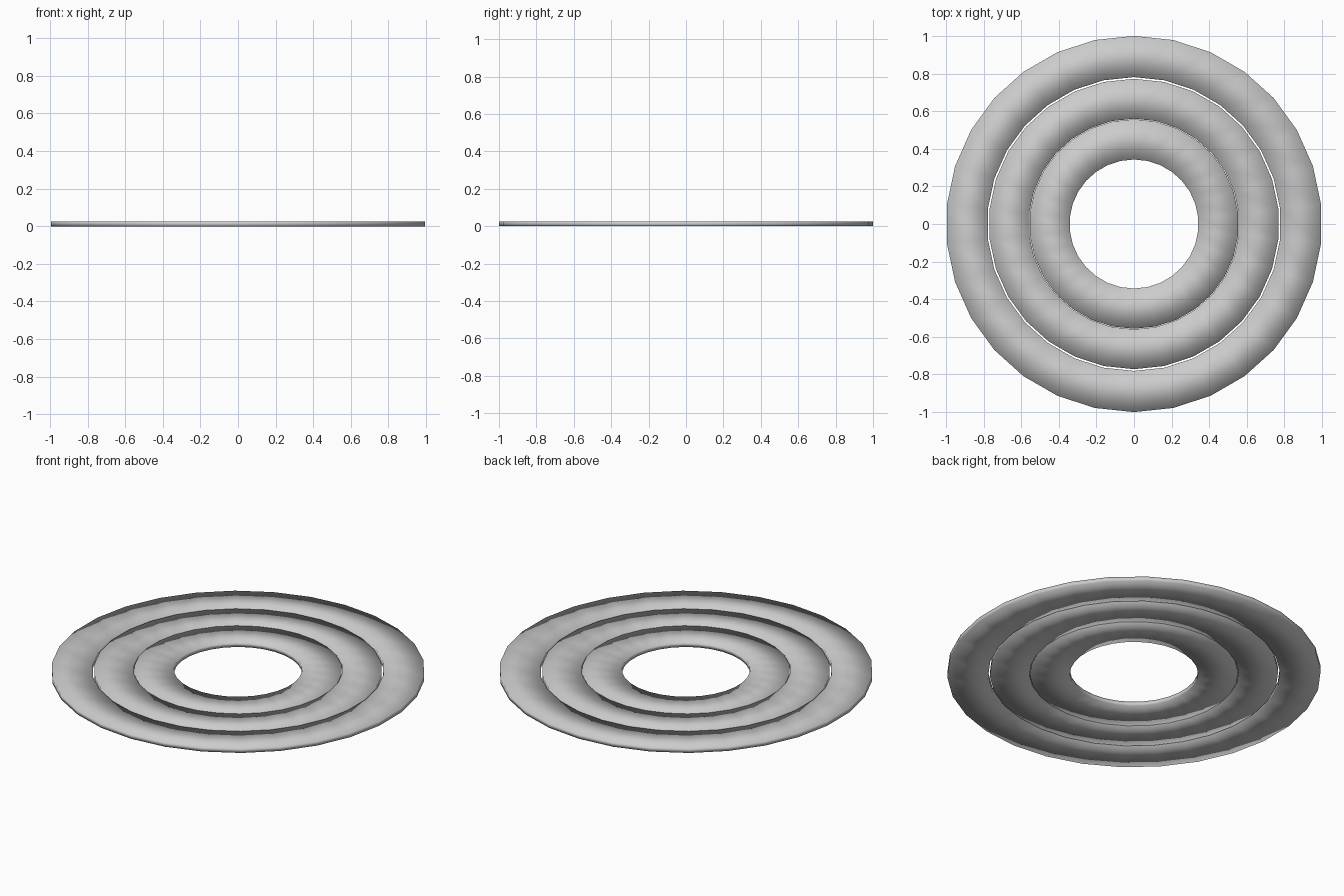
import bpy, bmesh, math

if "Cube" in bpy.data.objects:
    bpy.data.objects.remove(bpy.data.objects["Cube"])

SIDES = 30
HEIGHT = 0.026


def flat_ring(name, r_out, r_in):
    """Square-section annulus, fully smooth shaded, corner pointing along +y."""
    bm = bmesh.new()
    profile = [(r_out, 0), (r_out, HEIGHT), (r_in, HEIGHT), (r_in, 0)]
    loops = []
    for i in range(SIDES):
        a = math.pi / 2 + 2 * math.pi * i / SIDES
        loops.append([bm.verts.new((r * math.cos(a), r * math.sin(a), z))
                      for r, z in profile])
    for i in range(SIDES):
        p, q = loops[i], loops[(i + 1) % SIDES]
        for k in range(4):
            n = (k + 1) % 4
            bm.faces.new((p[k], q[k], q[n], p[n])).smooth = True
    bmesh.ops.recalc_face_normals(bm, faces=bm.faces)
    mesh = bpy.data.meshes.new(name)
    bm.to_mesh(mesh)
    bm.free()
    bpy.context.collection.objects.link(bpy.data.objects.new(name, mesh))


# Three nested concentric rings with hairline gaps
flat_ring("outer_ring", 1.0, 0.781)
flat_ring("middle_ring", 0.772, 0.56)
flat_ring("inner_ring", 0.557, 0.343)
